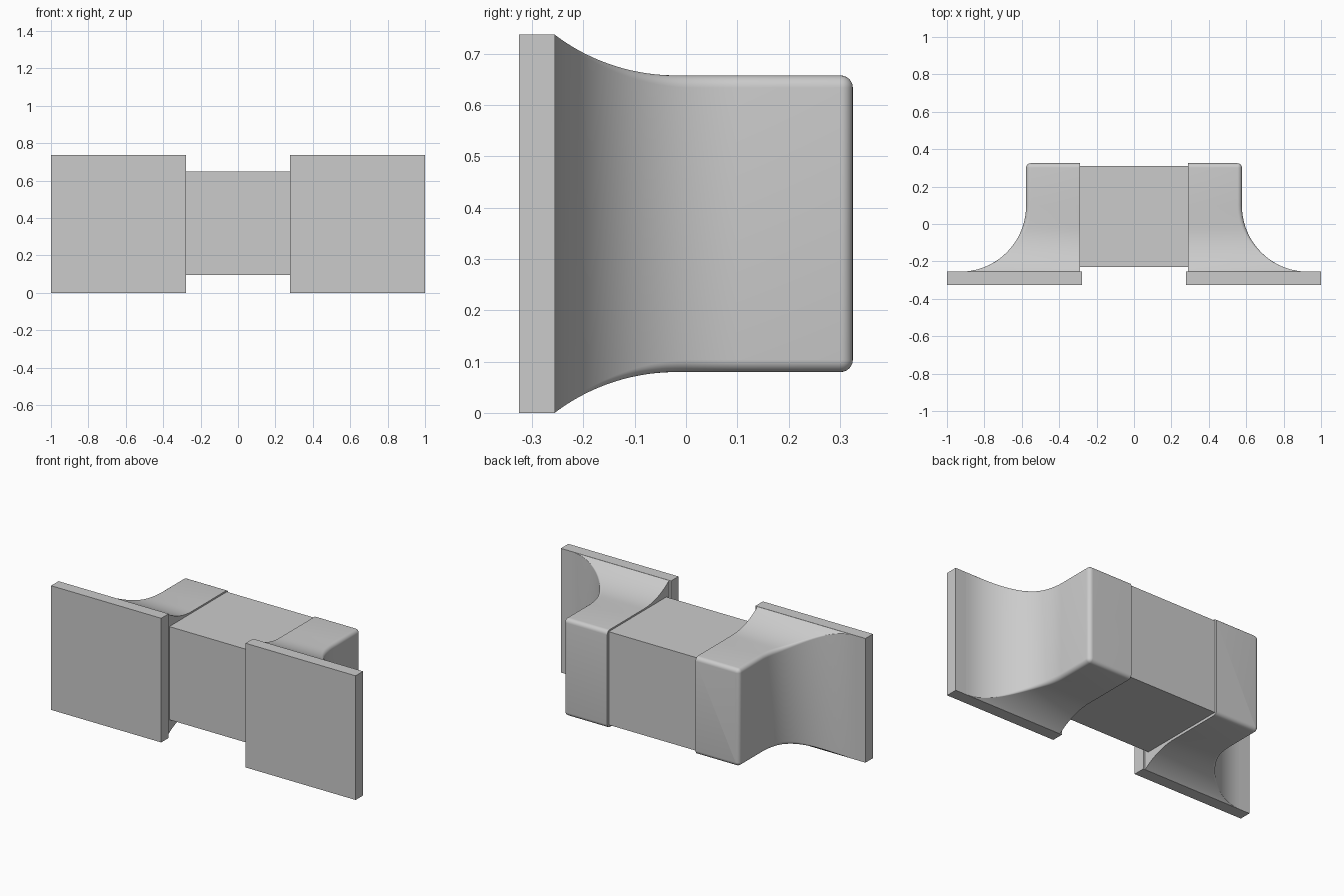
import bpy
import bmesh
from math import sin, cos, pi, sqrt, radians

cube = bpy.data.objects.get("Cube")
if cube:
    bpy.data.objects.remove(cube, do_unlink=True)

grey = bpy.data.materials.new("plain grey")
grey.use_nodes = True
grey.diffuse_color = (0.6, 0.6, 0.6, 1)
grey.node_tree.nodes["Principled BSDF"].inputs["Base Color"].default_value = (0.6, 0.6, 0.6, 1)

MID_Z = 0.3685       # centre height, also half the plate height
INNER = 0.29         # inner face of each bracket
BACK = 0.325         # rear of the brackets
PLATE_BACK = -0.255
EDGE = 0.024         # rounding of the bracket edges


def finish(name, bm, smooth=False):
    bmesh.ops.recalc_face_normals(bm, faces=bm.faces)
    mesh = bpy.data.meshes.new(name)
    bm.to_mesh(mesh)
    bm.free()
    obj = bpy.data.objects.new(name, mesh)
    bpy.context.collection.objects.link(obj)
    mesh.materials.append(grey)
    if smooth:
        bpy.ops.object.select_all(action='DESELECT')
        obj.select_set(True)
        bpy.context.view_layer.objects.active = obj
        bpy.ops.object.shade_smooth_by_angle(angle=radians(35))
    return obj


def box(name, low, high):
    bm = bmesh.new()
    bmesh.ops.create_cube(bm, size=1)
    for v in bm.verts:
        v.co = [a + (b - a) * (c + 0.5) for a, b, c in zip(low, high, v.co)]
    return finish(name, bm)


def half_height(y):
    # shallow arc that widens the bracket towards the plate
    radius, start = 0.39, -0.02
    flare = max(0, start - y)
    return 0.289 + radius - sqrt(radius ** 2 - flare ** 2)


def section(y, outer, half, r, side, steps=6):
    # square inner corners, rounded outer corners
    pts = [(INNER, -half)]
    for cz, start in ((-half + r, -pi / 2), (half - r, 0)):
        for i in range(steps + 1):
            a = start + i * pi / 2 / steps
            pts.append((outer - r + r * cos(a), cz + r * sin(a)))
    pts.append((INNER, half))
    return [(side * x, y, MID_Z + z) for x, z in pts]


def bracket_body(name, side):
    rings = []
    # concave quarter sweep from the plate into the straight neck
    radius, neck, steps = 0.353, 0.577, 28
    for i in range(steps + 1):
        a = i * pi / 2 / steps
        y = PLATE_BACK + radius * (1 - cos(a))
        outer = neck + radius * (1 - sin(a))
        r = 0.001 + (EDGE - 0.001) * min(1, (y - PLATE_BACK) / 0.25)
        rings.append(section(y, outer, half_height(y), r, side))
    # rounded rear end
    for i in range(7):
        a = i * pi / 2 / 6
        inset = EDGE * (1 - cos(a))
        rings.append(section(BACK - EDGE * (1 - sin(a)), neck - inset,
                             0.289 - inset, max(0.0005, EDGE - inset), side))
    bm = bmesh.new()
    loops = [[bm.verts.new(p) for p in ring] for ring in rings]
    for a, b in zip(loops, loops[1:]):
        for i in range(len(a)):
            j = (i + 1) % len(a)
            bm.faces.new((a[i], a[j], b[j], b[i]))
    bm.faces.new(loops[0])
    bm.faces.new(loops[-1])
    return finish(name, bm, True)


# Central bar
box("crossbar", (-0.3, -0.23, 0.095), (0.3, 0.31, 0.648))

# Brackets and mounting plates on both ends
for label, side in (("left", 1), ("right", -1)):
    xs = sorted((side * 0.277, side))
    box(label + "_mounting_plate", (xs[0], -BACK, 0), (xs[1], PLATE_BACK, 2 * MID_Z))
    bracket_body(label + "_flared_bracket", side)
